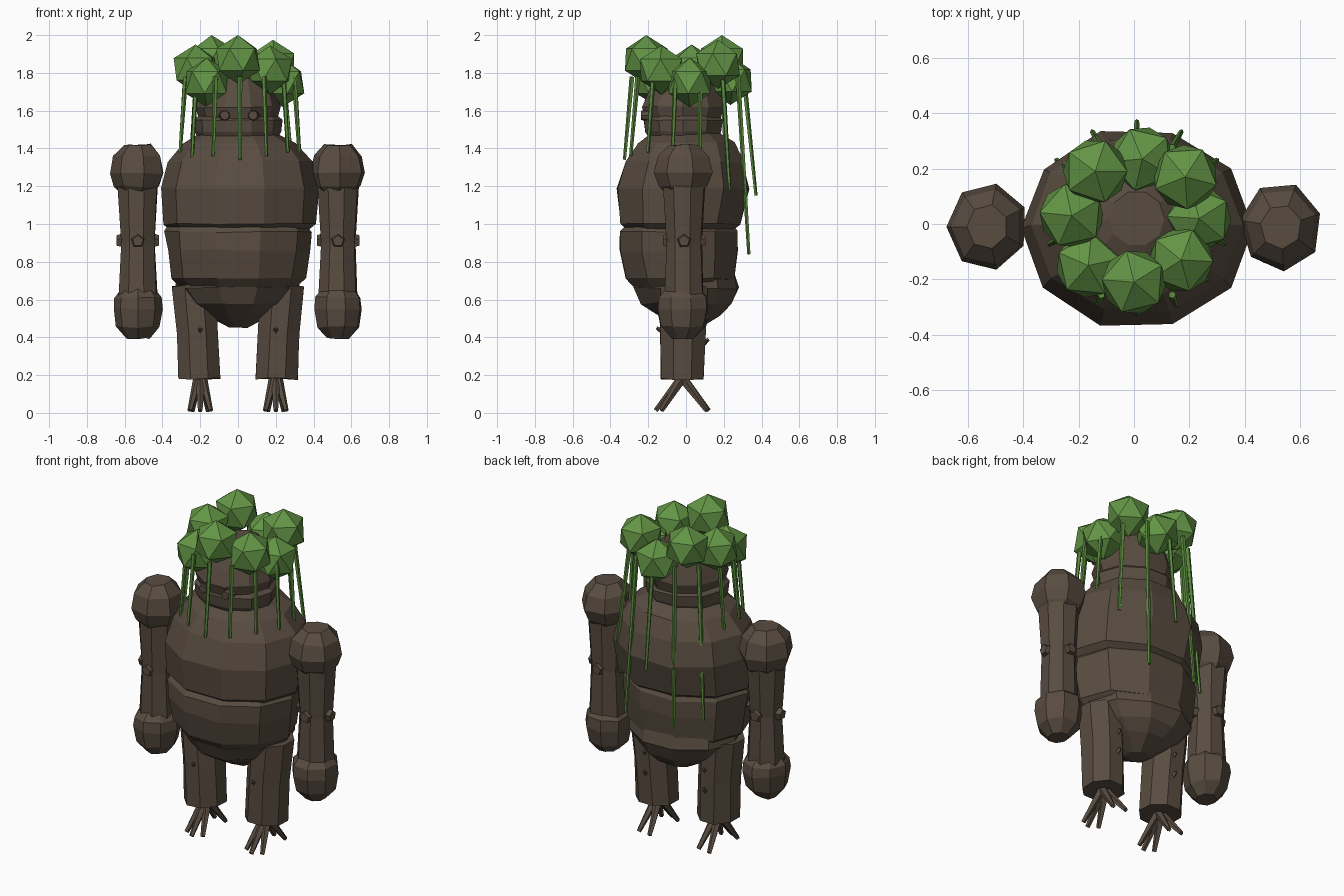
import bpy
import bmesh
import math
import random
from mathutils import Vector, Matrix

random.seed(4)
cube = bpy.data.objects.get("Cube")
if cube:
    bpy.data.objects.remove(cube, do_unlink=True)


def material(name, rgb):
    m = bpy.data.materials.new(name)
    m.use_nodes = True
    m.diffuse_color = (*rgb, 1)
    m.node_tree.nodes["Principled BSDF"].inputs["Base Color"].default_value = (*rgb, 1)
    return m


BARK = material("bark brown", (0.1, 0.073, 0.052))
LEAF = material("leaf green", (0.125, 0.3, 0.06))
VINE = material("vine green", (0.1, 0.25, 0.045))


def finish(name, bm, mat):
    bmesh.ops.recalc_face_normals(bm, faces=bm.faces)
    mesh = bpy.data.meshes.new(name)
    bm.to_mesh(mesh)
    bm.free()
    mesh.materials.append(mat)
    obj = bpy.data.objects.new(name, mesh)
    bpy.context.collection.objects.link(obj)
    return obj


def stack(name, rings, sides, turn=0.0, rough=0.0, mat=BARK):
    """Closed faceted body through rings of (z, radius x, radius y, centre x, centre y)."""
    bm = bmesh.new()
    loops = []
    for z, rx, ry, cx, cy in rings:
        loop = []
        for i in range(sides):
            a = math.tau * i / sides + turn
            k = 1 + random.uniform(-rough, rough)
            loop.append(bm.verts.new((cx + rx * k * math.cos(a),
                                      cy + ry * k * math.sin(a),
                                      z + random.uniform(-rough, rough) * 0.3)))
        loops.append(loop)
    for lo, hi in zip(loops, loops[1:]):
        for i in range(sides):
            j = (i + 1) % sides
            bm.faces.new((lo[i], lo[j], hi[j], hi[i]))
    bm.faces.new(loops[0])
    bm.faces.new(loops[-1])
    return finish(name, bm, mat)


def rod(name, start, end, r1, r2, sides=5, mat=BARK):
    """Tapered straight stick between two points."""
    a, b = Vector(start), Vector(end)
    d = b - a
    bm = bmesh.new()
    bmesh.ops.create_cone(bm, cap_ends=True, segments=sides, radius1=r1, radius2=r2,
                          depth=d.length,
                          matrix=Matrix.Translation((a + b) / 2)
                          @ d.to_track_quat("Z", "Y").to_matrix().to_4x4())
    return finish(name, bm, mat)


# Torso: three overlapping tiers
stack("chest", [(0.95, 0.34, 0.27, 0.01, -0.03), (1.0, 0.405, 0.33, 0.01, -0.03),
                (1.19, 0.42, 0.365, 0.01, -0.015), (1.33, 0.385, 0.325, 0.01, -0.005),
                (1.43, 0.3, 0.27, 0.01, 0), (1.49, 0.19, 0.18, 0, 0)], 10, rough=0.015)
stack("belly", [(0.66, 0.3, 0.25, 0, -0.03), (0.71, 0.355, 0.3, 0, -0.03),
                (0.86, 0.375, 0.325, 0, -0.04), (0.96, 0.385, 0.325, 0, -0.04),
                (1.02, 0.35, 0.28, 0, -0.03)], 10, rough=0.02)
stack("hips", [(0.455, 0.06, 0.06, 0, 0.02), (0.52, 0.18, 0.18, 0, 0.01),
               (0.58, 0.26, 0.25, 0, 0), (0.66, 0.33, 0.29, 0, 0),
               (0.74, 0.32, 0.27, 0, 0)], 10, rough=0.02)

# Head with a heavy jaw and two knobby eyes
stack("head", [(1.53, 0.2, 0.2, 0, -0.015), (1.62, 0.225, 0.23, 0, -0.015),
               (1.7, 0.2, 0.2, 0, -0.01), (1.77, 0.17, 0.17, 0, 0),
               (1.81, 0.1, 0.1, 0.01, 0.02)], 10, rough=0.01)
stack("jaw", [(1.45, 0.21, 0.19, 0, -0.015), (1.49, 0.23, 0.21, 0, -0.015),
              (1.55, 0.235, 0.22, 0, -0.015), (1.58, 0.2, 0.19, 0, -0.015)],
      10, rough=0.01)
for side, x in (("right", -0.07), ("left", 0.08)):
    rod(side + "_eye", (x, -0.18, 1.575), (x, -0.238, 1.575), 0.036, 0.024, 8)

for side, s in (("right", -1), ("left", 1)):
    cx = 0.53 * s

    # Arm with knobbed shoulder and fist
    stack(side + "_arm", [(0.58, 0.11, 0.11, cx, -0.01), (0.9, 0.095, 0.1, cx, -0.01),
                          (1.24, 0.115, 0.12, cx, -0.01)], 8, 0.3, 0.03)
    turn = math.pi if s < 0 else 0.3
    stack(side + "_shoulder", [(1.16, 0.09, 0.095, cx, -0.01), (1.2, 0.125, 0.135, cx, -0.01),
                               (1.27, 0.148, 0.16, cx, -0.01), (1.36, 0.13, 0.14, cx, -0.01),
                               (1.42, 0.075, 0.08, cx, -0.01)], 7, turn, 0.02)
    stack(side + "_fist", [(0.395, 0.06, 0.06, cx, -0.015), (0.455, 0.115, 0.12, cx, -0.015),
                           (0.55, 0.13, 0.14, cx, -0.015), (0.61, 0.125, 0.135, cx, -0.015),
                           (0.66, 0.085, 0.09, cx, -0.015)], 8, turn, 0.02)
    for k in range(4):
        a = math.pi * (k / 2 - 0.5)
        out = Vector((math.cos(a), math.sin(a), 0))
        mid = Vector((cx, -0.01, 0.91))
        rod(side + "_elbow_knot", mid + out * 0.05, mid + out * 0.113, 0.05, 0.03, 5)

    # Leg: a tapering stump with small thorns
    stack(side + "_leg", [(0.18, 0.12, 0.122, 0.205 * s, -0.02),
                          (0.42, 0.118, 0.13, 0.215 * s, -0.015),
                          (0.67, 0.125, 0.135, 0.235 * s, -0.01)], 8, math.pi / 8, 0.02)
    for y, z in ((-0.13, 0.42), (0.1, 0.36), (0.1, 0.48)):
        rod(side + "_leg_thorn", (0.2 * s, y * 0.8, z), (0.2 * s, y * 1.2, z + 0.03),
            0.02, 0.008, 4)

    # Root toes: three forward, two back
    for dx, y in ((-0.055, -0.13), (0, -0.16), (0.055, -0.13), (-0.04, 0.12), (0.04, 0.11)):
        rod(side + "_root_toe", (0.2 * s + dx * 0.2, -0.02, 0.185),
            (0.2 * s + dx, y, 0.012), 0.026, 0.013, 5)

# Leaf clumps crowning the head
clumps = [(0, -0.21, 1.87), (0.17, -0.13, 1.815), (0.235, 0.02, 1.75), (0.185, 0.17, 1.845),
          (0.03, 0.235, 1.76), (-0.14, 0.19, 1.87), (-0.225, 0.03, 1.82), (-0.165, -0.15, 1.75)]
for place in clumps:
    bm = bmesh.new()
    bmesh.ops.create_icosphere(bm, subdivisions=1, radius=0.13,
                               matrix=Matrix.Translation(place)
                               @ Matrix.Rotation(random.uniform(0, math.pi), 4, "Z"))
    finish("leaf_clump", bm, LEAF)

# Hanging vines: short in front, long behind
COUNT = 14
for i in range(COUNT):
    a = math.tau * i / COUNT - math.pi / 2
    back = min(i, COUNT - i)
    bottom = {5: 1.18, 6: 0.84, 7: 1.15}.get(back, 1.34 + 0.02 * (i % 3))
    if i == 9:
        bottom = 0.87
    flare = 0.37 if back > 4 else 0.325
    out = Vector((math.cos(a), math.sin(a), 0))
    top = out * 0.295 + Vector((0.01, 0.01, 1.78))
    end = out * flare + Vector((0.01, 0, bottom))
    rod("hanging_vine", top, end, 0.014, 0.009, 5, VINE)
